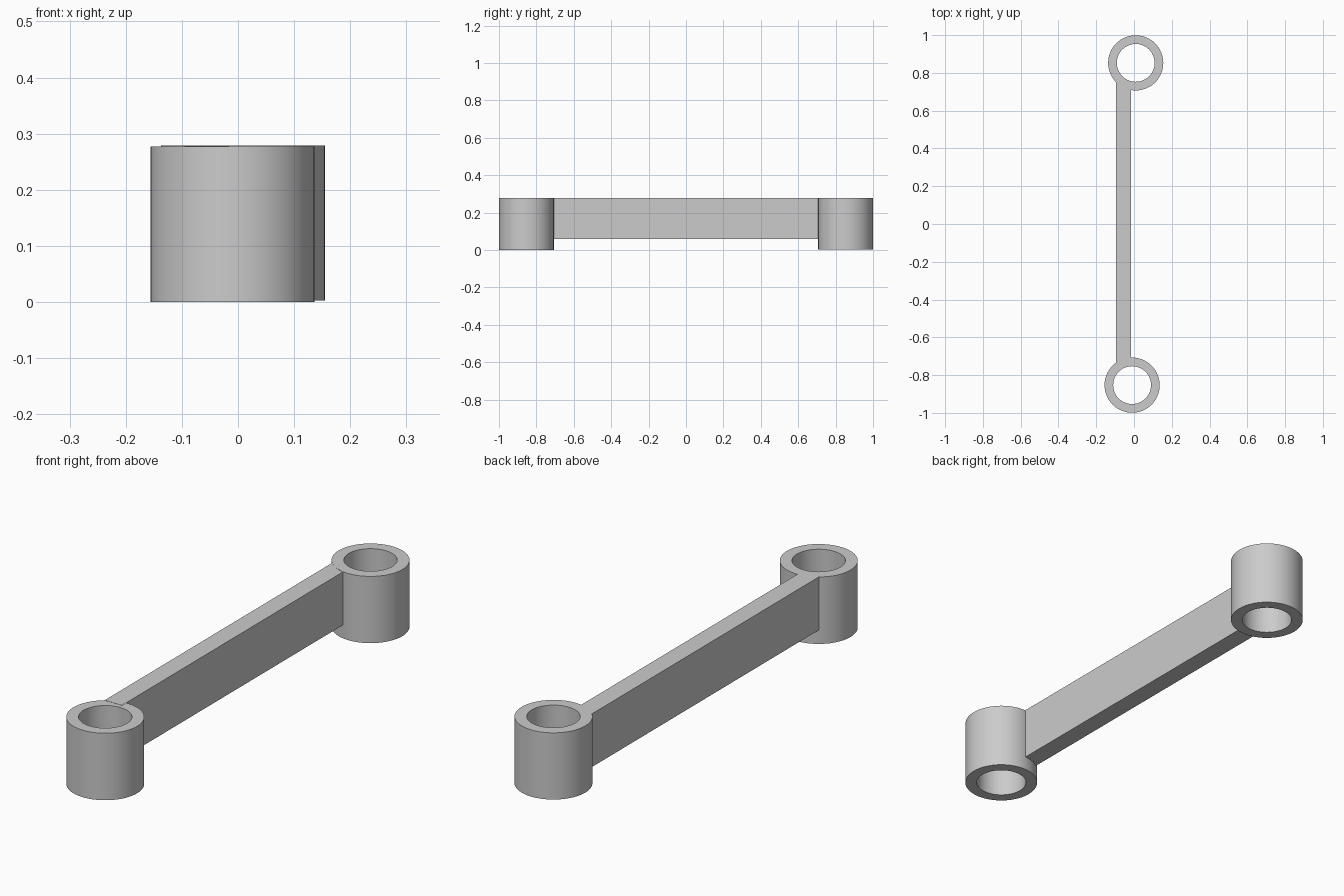
import bpy
import bmesh
import math

cube = bpy.data.objects.get("Cube")
if cube:
    bpy.data.objects.remove(cube, do_unlink=True)

grey = bpy.data.materials.new("plain grey")
grey.use_nodes = True
colour = (0.6, 0.6, 0.6, 1)
grey.diffuse_color = colour
grey.node_tree.nodes["Principled BSDF"].inputs["Base Color"].default_value = colour

OUTER, INNER, SIDES = 0.146, 0.1, 96


def finish(name, bm):
    bmesh.ops.recalc_face_normals(bm, faces=bm.faces)
    mesh = bpy.data.meshes.new(name)
    bm.to_mesh(mesh)
    bm.free()
    mesh.materials.append(grey)
    obj = bpy.data.objects.new(name, mesh)
    bpy.context.collection.objects.link(obj)
    return obj


def sleeve(name, x, y, bottom, top):
    """Open tube made by spinning a rectangular section about its axis."""
    bm = bmesh.new()
    section = [(INNER, bottom), (OUTER, bottom), (OUTER, top), (INNER, top)]
    verts = [bm.verts.new((x + r, y, z)) for r, z in section]
    edges = [bm.edges.new((verts[i], verts[(i + 1) % 4])) for i in range(4)]
    bmesh.ops.spin(bm, geom=verts + edges, cent=(x, y, 0), axis=(0, 0, 1),
                   angle=math.tau, steps=SIDES, use_merge=True)
    bmesh.ops.remove_doubles(bm, verts=bm.verts, dist=0.0001)
    obj = finish(name, bm)
    bpy.ops.object.select_all(action="DESELECT")
    obj.select_set(True)
    bpy.context.view_layer.objects.active = obj
    bpy.ops.object.shade_smooth_by_angle(angle=math.radians(30))


# Bearing sleeves at both ends
sleeve("front_sleeve", -0.01, -0.853, 0, 0.277)
sleeve("rear_sleeve", 0.009, 0.853, 0.003, 0.279)

# Connecting bar: ends stay inside the sleeve walls, tilted like the sleeves' tops
bm = bmesh.new()
bmesh.ops.create_cube(bm, size=1)
for v in bm.verts:
    v.co.x = -0.095 if v.co.x < 0 else -0.016
    v.co.y = -0.735 if v.co.y < 0 else 0.752
    v.co.z = 0.058 if v.co.z < 0 else 0.278
finish("connecting_bar", bm)
